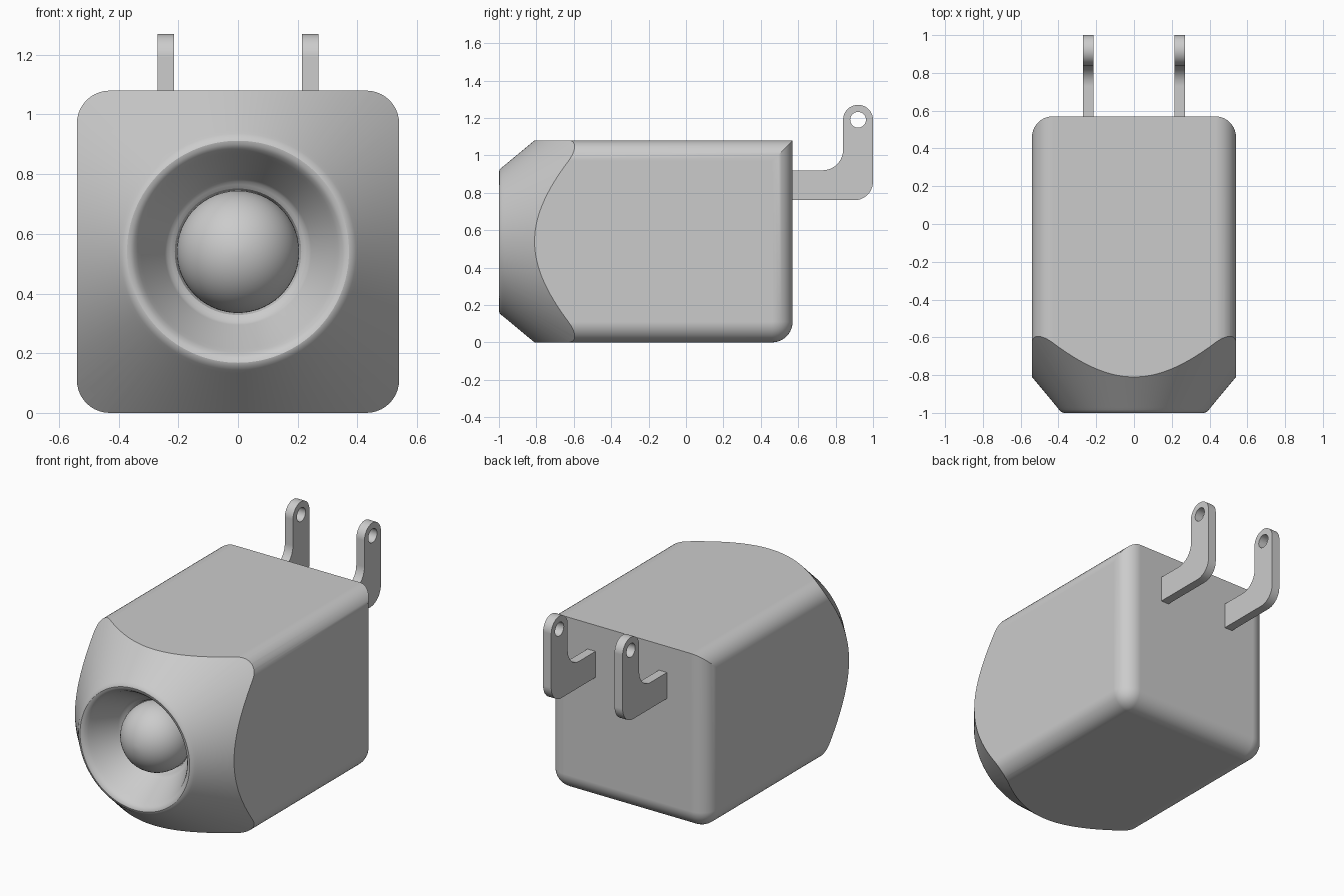
import bpy, bmesh, math
from mathutils import Matrix, Vector

if "Cube" in bpy.data.objects:
    bpy.data.objects.remove(bpy.data.objects["Cube"])

CZ = 0.54  # height of the lens axis


def new_object(name, bm):
    bmesh.ops.recalc_face_normals(bm, faces=bm.faces)
    mesh = bpy.data.meshes.new(name)
    bm.to_mesh(mesh)
    bm.free()
    ob = bpy.data.objects.new(name, mesh)
    bpy.context.collection.objects.link(ob)
    return ob


def activate(ob):
    bpy.ops.object.select_all(action='DESELECT')
    ob.select_set(True)
    bpy.context.view_layer.objects.active = ob


def smooth(ob, angle=30):
    activate(ob)
    bpy.ops.object.shade_smooth_by_angle(angle=math.radians(angle))
    mod = ob.modifiers.new("weighted", 'WEIGHTED_NORMAL')
    mod.keep_sharp = True


def arc(cx, cy, r, a0, a1, n=10):
    return [(cx + r * math.cos(math.radians(a0 + (a1 - a0) * i / n)),
             cy + r * math.sin(math.radians(a0 + (a1 - a0) * i / n))) for i in range(n + 1)]


# Housing block: long edges and back edges rounded, top back edge left sharp
y0, y1 = -1.1, 0.57
bm = bmesh.new()
bmesh.ops.create_cube(bm, size=1, matrix=Matrix.Translation((0, (y0 + y1) / 2, CZ))
                      @ Matrix.Diagonal((1.08, y1 - y0, 1.08, 1)))
edges = []
for e in bm.edges:
    a, b = e.verts[0].co, e.verts[1].co
    mid = (a + b) / 2
    lengthwise = abs(a.y - b.y) > 0.1
    back = mid.y > y1 - 0.01 and mid.z < 1.0
    if lengthwise or back:
        edges.append(e)
bmesh.ops.bevel(bm, geom=edges, offset=0.11, offset_type='OFFSET', segments=10,
                profile=0.5, affect='EDGES', clamp_overlap=True)
housing = new_object("housing", bm)

# Turned nose: recess, rounded lip and wide cone that trims the block
profile = [(0, -0.76), (0.205, -0.76), (0.212, -0.78), (0.225, -0.79), (0.237, -0.797),
           (0.245, -0.81), (0.325, -0.95), (0.336, -0.972), (0.348, -0.988), (0.36, -0.997),
           (0.372, -1.0), (0.384, -0.996), (0.396, -0.984), (0.407, -0.97),
           (1.212, 0.0), (1.212, 1.0), (0, 1.0)]
bm = bmesh.new()
vs = [bm.verts.new((r, y, CZ)) for r, y in profile]
es = [bm.edges.new(p) for p in zip(vs, vs[1:])]
bmesh.ops.spin(bm, geom=vs + es, cent=(0, 0, CZ), axis=(0, 1, 0),
               angle=math.tau, steps=128, use_duplicate=False)
bmesh.ops.remove_doubles(bm, verts=bm.verts, dist=1e-5)
nose = new_object("nose_cutter", bm)

mod = housing.modifiers.new("nose", 'BOOLEAN')
mod.operation = 'INTERSECT'
mod.solver = 'EXACT'
mod.object = nose
activate(housing)
bpy.ops.object.modifier_apply(modifier=mod.name)
bpy.data.objects.remove(nose)
smooth(housing)

# Lens ball sitting in the recess
bm = bmesh.new()
bmesh.ops.create_uvsphere(bm, u_segments=64, v_segments=32, radius=0.205,
                          matrix=Matrix.Translation((0, -0.785, CZ)) @ Matrix.Rotation(math.pi / 2, 4, 'X'))
smooth(new_object("lens_ball", bm))

# Mounting brackets: L-shaped plates with an eyelet hole
outline = ([(0.5, 0.76)] + arc(0.9, 0.86, 0.1, -90, 0) + arc(0.92, 1.19, 0.08, 0, 180, 20)
           + arc(0.73, 1.03, 0.11, 0, -90) + [(0.5, 0.92)])
hole = arc(0.92, 1.19, 0.042, 0, 360, 32)[:-1]
for side, sx in (("left", -1), ("right", 1)):
    cu = bpy.data.curves.new("bracket_" + side, 'CURVE')
    cu.dimensions = '2D'
    cu.fill_mode = 'BOTH'
    cu.extrude = 0.0275
    for pts in (outline, hole):
        sp = cu.splines.new('POLY')
        sp.points.add(len(pts) - 1)
        for p, (y, z) in zip(sp.points, pts):
            p.co = (y, z, 0, 1)
        sp.use_cyclic_u = True
    ob = bpy.data.objects.new("bracket_" + side, cu)
    ob.location.x = sx * 0.2425
    ob.rotation_euler = (math.pi / 2, 0, math.pi / 2)
    bpy.context.collection.objects.link(ob)
    activate(ob)
    bpy.ops.object.convert(target='MESH')
    ob = bpy.context.object
    bm = bmesh.new()
    bm.from_mesh(ob.data)
    bmesh.ops.remove_doubles(bm, verts=bm.verts, dist=1e-5)
    bmesh.ops.recalc_face_normals(bm, faces=bm.faces)
    bm.to_mesh(ob.data)
    bm.free()
    smooth(ob)
